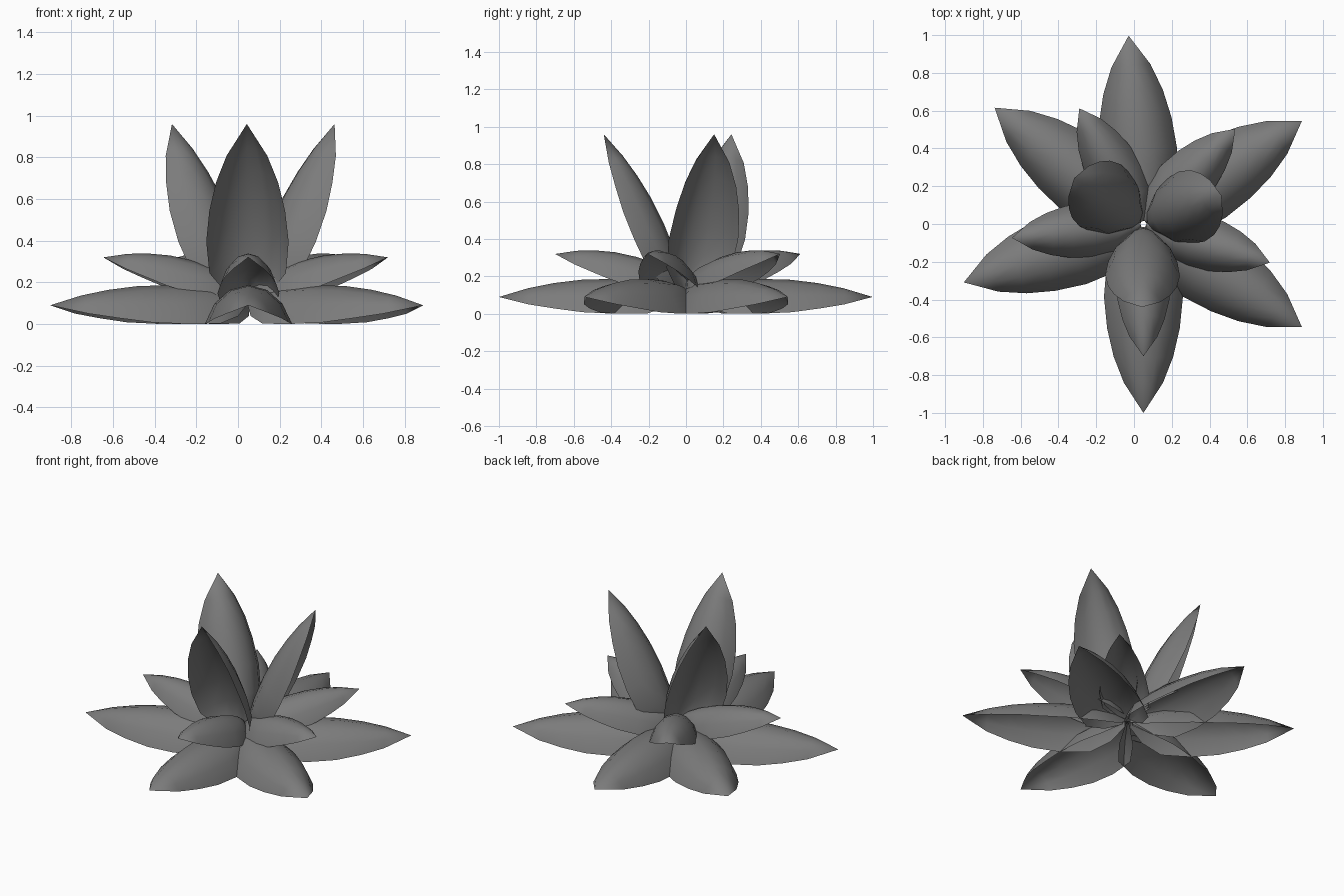
import bpy, bmesh
from math import sin, cos, radians, atan2, hypot
from mathutils import Vector, Matrix

if "Cube" in bpy.data.objects:
    bpy.data.objects.remove(bpy.data.objects["Cube"])

# Unit petal stations: along, half width, ridge bulge, depth of edges below ridge
STATIONS = [(0.0, .03, 0.0, .035), (.08, .12, .030, .12), (.20, .197, .055, .177),
            (.38, .212, .073, .189), (.55, .195, .075, .176), (.70, .160, .063, .138),
            (.84, .105, .041, .088), (1.0, 0.0, 0.0, 0.0)]
SEGS = 6                      # segments across a petal
ARC = radians(72)             # half angle of the arched cross-section
CENTRE = Vector((0.05, 0, 0))
BASE_R = 0.015

grey = bpy.data.materials.new("petal_grey")
grey.diffuse_color = (0.2, 0.2, 0.2, 1)
grey.use_nodes = True
grey.node_tree.nodes["Principled BSDF"].inputs["Base Color"].default_value = grey.diffuse_color


def petal(name, angle, reach, tip_z, base_z=0.13, bulge_k=1.0, depth_k=1.0):
    """Arched leaf-shaped sheet from the flower centre to a tip."""
    dr, dz = reach - BASE_R, tip_z - base_z
    size, tilt = hypot(dr, dz), atan2(dz, dr)
    m = (Matrix.Translation(CENTRE) @ Matrix.Rotation(radians(angle), 4, 'Z')
         @ Matrix.Translation((BASE_R, 0, base_z))
         @ Matrix.Rotation(-tilt, 4, 'Y') @ Matrix.Scale(size, 4))
    bm = bmesh.new()
    rows = []
    for u, w, bulge, depth in STATIONS:
        row = []
        for i in range(SEGS + 1):
            a = ARC * (2 * i / SEGS - 1)
            y = w * sin(a) / sin(ARC)
            z = bulge * bulge_k - depth * depth_k * (1 - cos(a)) / (1 - cos(ARC))
            row.append(bm.verts.new(m @ Vector((u, y, z))))
        rows.append(row)
    for r0, r1 in zip(rows, rows[1:]):
        for i in range(SEGS):
            bm.faces.new((r0[i], r1[i], r1[i + 1], r0[i + 1]))
    bmesh.ops.remove_doubles(bm, verts=bm.verts, dist=1e-5)
    for f in bm.faces:
        f.smooth = True
    me = bpy.data.meshes.new(name)
    bm.to_mesh(me)
    bm.free()
    me.materials.append(grey)
    bpy.context.collection.objects.link(bpy.data.objects.new(name, me))


# Wide lower ring
for n, a in enumerate((-90, -33, 33, 94.5, 142, 198)):
    petal(f"outer_petal_{n + 1}", a, 1.0, 0.09)

# Smaller middle ring, raised and more arched
for n, a in enumerate((-90, -17, 46, 119, 186)):
    petal(f"middle_petal_{n + 1}", a, 0.70, 0.32, 0.18, 1.4, 1.2)

# Upright inner petals
for n, a in enumerate((-91, 20, 146.5)):
    petal(f"inner_petal_{n + 1}", a, 0.44, 0.96)
